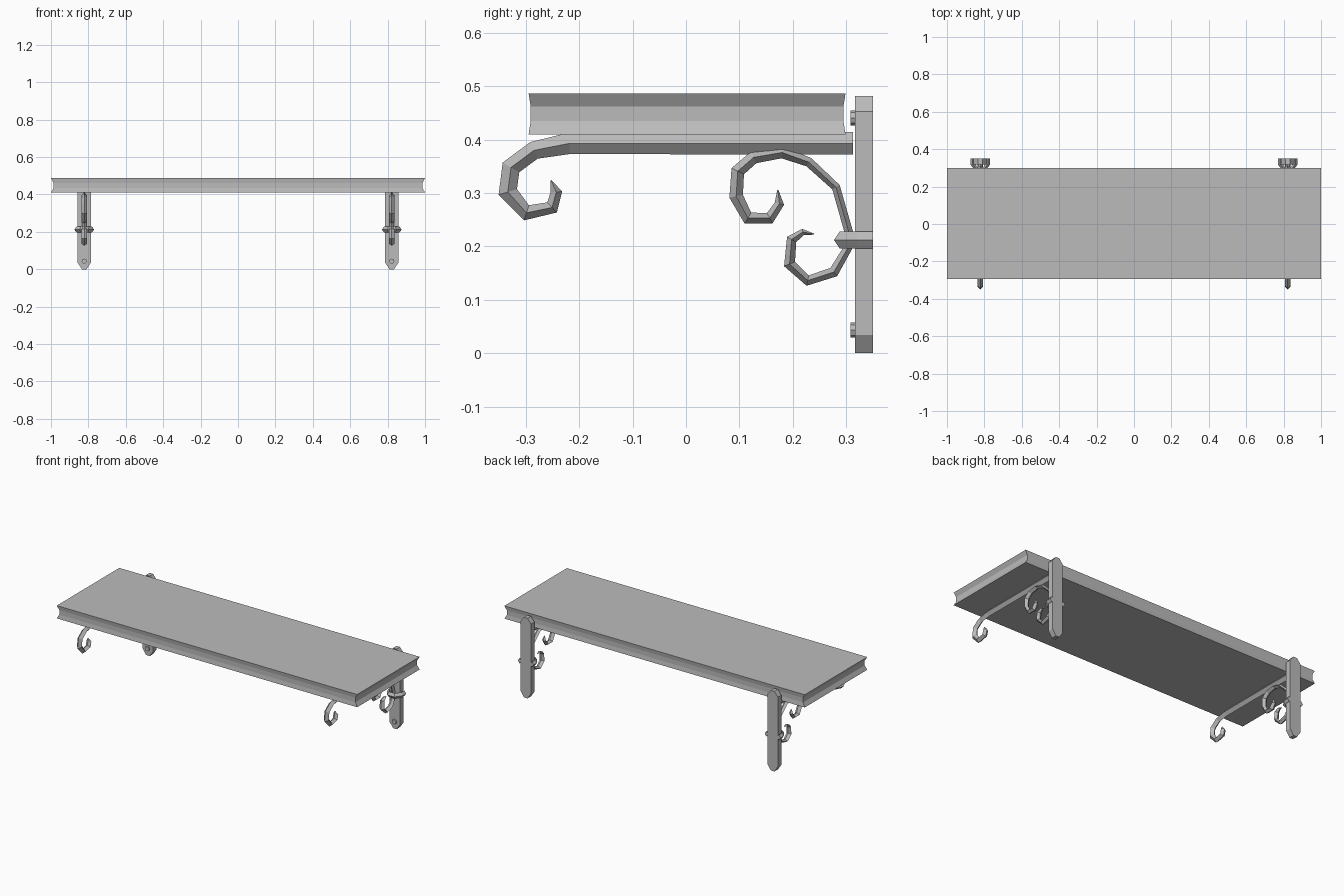
import bpy, bmesh
from math import cos, sin, pi
from mathutils import Vector

if "Cube" in bpy.data.objects:
    bpy.data.objects.remove(bpy.data.objects["Cube"])

GREY = (0.5, 0.5, 0.5, 1)
grey = bpy.data.materials.new("plain grey")
grey.use_nodes = True
grey.diffuse_color = GREY
grey.node_tree.nodes["Principled BSDF"].inputs["Base Color"].default_value = GREY


def skin(name, rings):
    """Join equal rings of points into a closed, flat-shaded solid."""
    bm = bmesh.new()
    loops = [[bm.verts.new(p) for p in ring] for ring in rings]
    n = len(loops[0])
    for a, b in zip(loops, loops[1:]):
        for i in range(n):
            j = (i + 1) % n
            bm.faces.new((a[i], a[j], b[j], b[i]))
    bm.faces.new(loops[0])
    bm.faces.new(loops[-1])
    bmesh.ops.recalc_face_normals(bm, faces=bm.faces)
    mesh = bpy.data.meshes.new(name)
    bm.to_mesh(mesh)
    bm.free()
    mesh.materials.append(grey)
    obj = bpy.data.objects.new(name, mesh)
    bpy.context.collection.objects.link(obj)
    return obj


def diamond_bar(name, path, radii, side):
    """Sweep a diamond section along a planar path; side is the plane normal."""
    pts = [Vector(p) for p in path]
    rings = []
    for i, (p, r) in enumerate(zip(pts, radii)):
        before = (p - pts[i - 1]).normalized() if i else Vector()
        after = (pts[i + 1] - p).normalized() if i + 1 < len(pts) else Vector()
        out = (before + after).cross(side).normalized() * r
        wide = side * min(0.016, r * 1.5)
        rings.append([p + out, p + wide, p - out, p - wide])
    return skin(name, rings)


# Shelf board with a hollow moulding on all four edges
rings = []
for z, inset in ((0.41, 0), (0.435, 1), (0.462, 1), (0.487, 0)):
    x, y = 1 - 0.014 * inset, 0.297 - 0.004 * inset
    rings.append([(sx * x, sy * y + 0.002, z)
                  for sx, sy in ((-1, -1), (1, -1), (1, 1), (-1, 1))])
skin("shelf_board", rings)

# Scroll paths as (y, z, radius)
SCROLLS = {
    "top_arm": [(0.313, 0.393, 0.021), (-0.219, 0.393, 0.02), (-0.285, 0.38, 0.017),
                (-0.328, 0.348, 0.018), (-0.334, 0.302, 0.018), (-0.299, 0.263, 0.015),
                (-0.251, 0.273, 0.013), (-0.243, 0.302, 0.011), (-0.253, 0.324, 0.001)],
    "upper_scroll": [(0.306, 0.21, 0.008), (0.305, 0.227, 0.008), (0.281, 0.311, 0.008),
                     (0.23, 0.358, 0.009), (0.18, 0.376, 0.011), (0.127, 0.367, 0.012),
                     (0.097, 0.341, 0.013), (0.094, 0.294, 0.013), (0.116, 0.253, 0.012),
                     (0.157, 0.253, 0.011), (0.175, 0.28, 0.009), (0.172, 0.306, 0.001)],
    "lower_scroll": [(0.306, 0.22, 0.008), (0.305, 0.2, 0.008), (0.277, 0.152, 0.01),
                     (0.228, 0.136, 0.01), (0.194, 0.167, 0.011), (0.198, 0.213, 0.01),
                     (0.219, 0.227, 0.006), (0.24, 0.223, 0.001)],
}

for label, cx in (("left", 0.822), ("right", -0.822)):
    # Wall plate with clipped ends
    outline = [(-0.012, 0), (0.012, 0), (0.035, 0.034), (0.035, 0.453),
               (0.012, 0.482), (-0.012, 0.482), (-0.035, 0.453), (-0.035, 0.034)]
    skin(label + "_wall_plate",
         [[(cx + x, y, z) for x, z in outline] for y in (0.317, 0.35)])

    # Bolt heads
    for spot, z in (("lower", 0.043), ("upper", 0.441)):
        skin(f"{label}_{spot}_bolt",
             [[(cx + 0.014 * cos(k * pi / 4), y, z + 0.014 * sin(k * pi / 4))
               for k in range(8)] for y in (0.308, 0.318)])

    # Arm and scrolls
    for part, path in SCROLLS.items():
        diamond_bar(f"{label}_{part}", [(cx, y, z) for y, z, r in path],
                    [r for y, z, r in path], Vector((1, 0, 0)))

    # Collar wrapped around plate and scrolls
    half = [(0.041, 0.35), (0.041, 0.322), (0.018, 0.288)]
    loop = half + [(-x, y) for x, y in reversed(half)]
    diamond_bar(label + "_collar", [(cx + x, y, 0.212) for x, y in loop],
                [0.012] * len(loop), Vector((0, 0, 1)))
